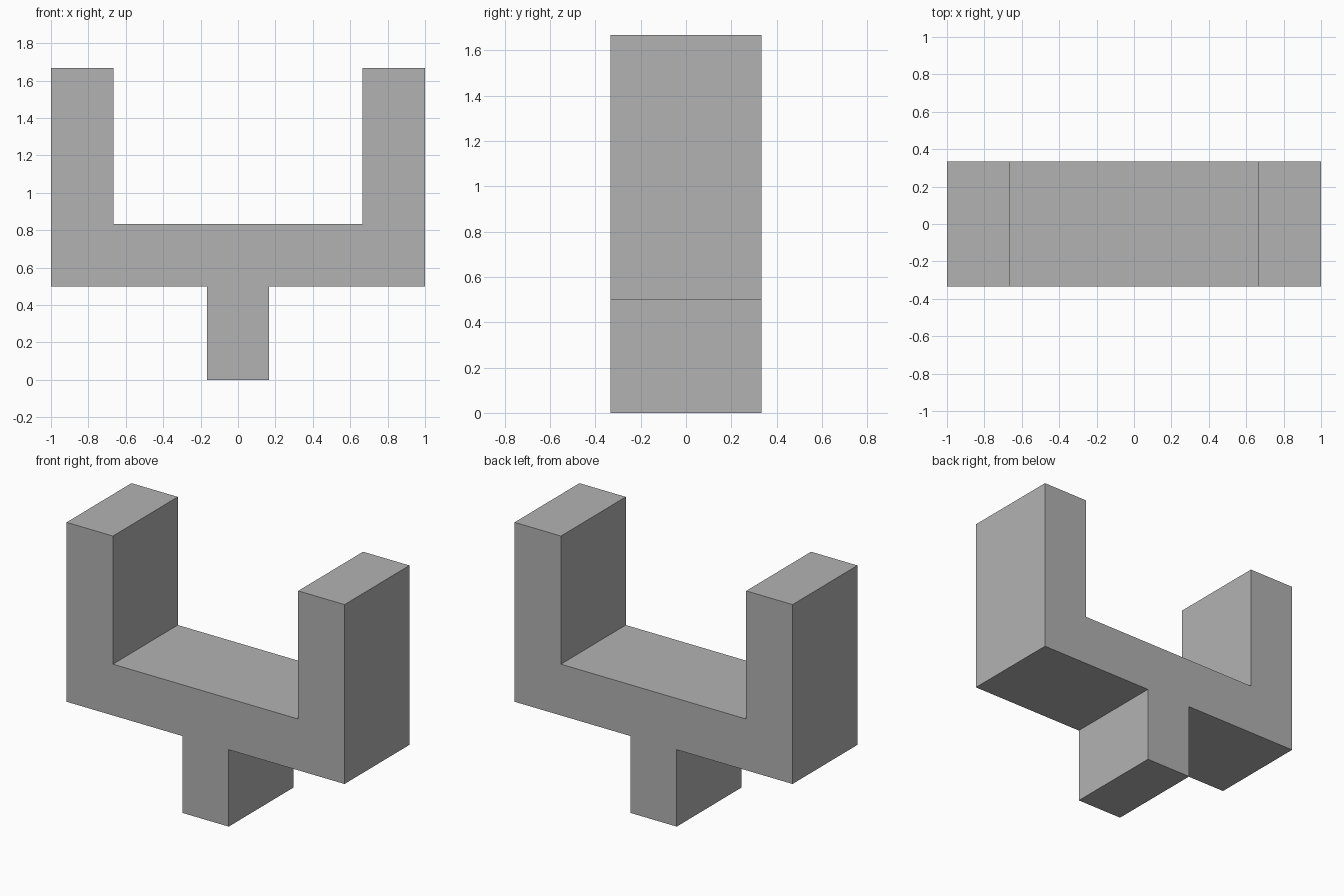
import bpy
import bmesh

cube = bpy.data.objects.get("Cube")
if cube:
    bpy.data.objects.remove(cube, do_unlink=True)

# Proportions: every size is a multiple of one thickness
T = 1 / 3
DEPTH = 2 * T
STEM_TOP = 1.5 * T
BAR_TOP = 2.5 * T
ARM_TOP = 5 * T

grey = bpy.data.materials.new("plain_grey")
grey.use_nodes = True
colour = (0.448, 0.448, 0.448, 1)
grey.diffuse_color = colour
grey.node_tree.nodes["Principled BSDF"].inputs["Base Color"].default_value = colour

# Left half of the outline, from the stem foot up to the inside of the arm
half = [(T / 2, 0), (T / 2, STEM_TOP), (1, STEM_TOP),
        (1, ARM_TOP), (1 - T, ARM_TOP), (1 - T, BAR_TOP)]
outline = half + [(-x, z) for x, z in reversed(half)]

# Forked bracket: mirrored outline extruded from front to back
bm = bmesh.new()
front = bm.faces.new([bm.verts.new((x, -DEPTH / 2, z)) for x, z in outline])
extruded = bmesh.ops.extrude_face_region(bm, geom=[front], use_keep_orig=True)
back_verts = [g for g in extruded["geom"] if isinstance(g, bmesh.types.BMVert)]
bmesh.ops.translate(bm, verts=back_verts, vec=(0, DEPTH, 0))
bmesh.ops.recalc_face_normals(bm, faces=bm.faces)

mesh = bpy.data.meshes.new("forked_bracket")
bm.to_mesh(mesh)
bm.free()
mesh.materials.append(grey)
bracket = bpy.data.objects.new("forked_bracket", mesh)
bpy.context.collection.objects.link(bracket)
